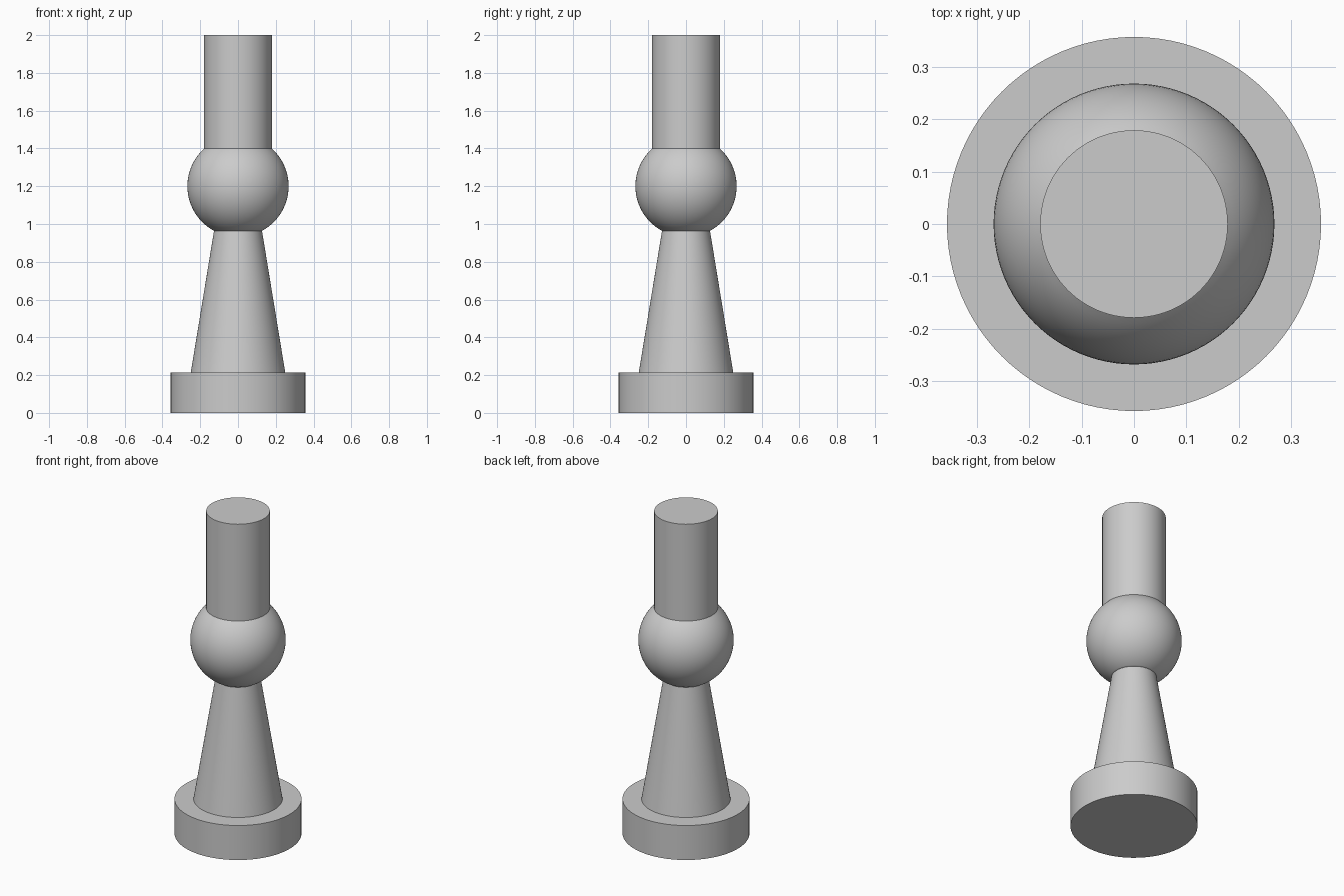
import bpy
import math

if "Cube" in bpy.data.objects:
    bpy.data.objects.remove(bpy.data.objects["Cube"], do_unlink=True)

# Single plain grey
GREY = (0.6, 0.6, 0.6, 1.0)
grey = bpy.data.materials.new("plain_grey")
grey.use_nodes = True
grey.diffuse_color = GREY
shader = next(n for n in grey.node_tree.nodes if n.type == "BSDF_PRINCIPLED")
shader.inputs["Base Color"].default_value = GREY

SIDES = 96
BALL_RADIUS = 0.268
BALL_Z = 1.2


def finish(name):
    obj = bpy.context.object
    obj.name = name
    obj.data.name = name
    obj.data.materials.append(grey)
    bpy.ops.object.shade_smooth_by_angle(angle=math.radians(30))
    return obj


def round_part(name, bottom_radius, top_radius, bottom, top):
    bpy.ops.mesh.primitive_cone_add(
        vertices=SIDES, radius1=bottom_radius, radius2=top_radius,
        depth=top - bottom, location=(0, 0, (bottom + top) / 2))
    return finish(name)


# Foot disc, tapered stem and straight top post
round_part("base_disc", 0.357, 0.357, 0, 0.214)
round_part("tapered_stem", 0.25, 0.127, 0.214, 0.964)
round_part("top_post", 0.179, 0.179, 1.399, 2)

# Ball joining the stem and the post
bpy.ops.mesh.primitive_uv_sphere_add(
    segments=SIDES, ring_count=SIDES // 2, radius=BALL_RADIUS,
    location=(0, 0, BALL_Z))
finish("ball")

# Trim the ball flat where it meets the stem and the post
bpy.ops.object.mode_set(mode="EDIT")
for height, above in ((0.964, False), (1.4, True)):
    bpy.ops.mesh.select_all(action="SELECT")
    bpy.ops.mesh.bisect(plane_co=(0, 0, height), plane_no=(0, 0, 1),
                        use_fill=True, clear_inner=not above, clear_outer=above)
bpy.ops.object.mode_set(mode="OBJECT")
bpy.ops.object.shade_smooth_by_angle(angle=math.radians(30))
